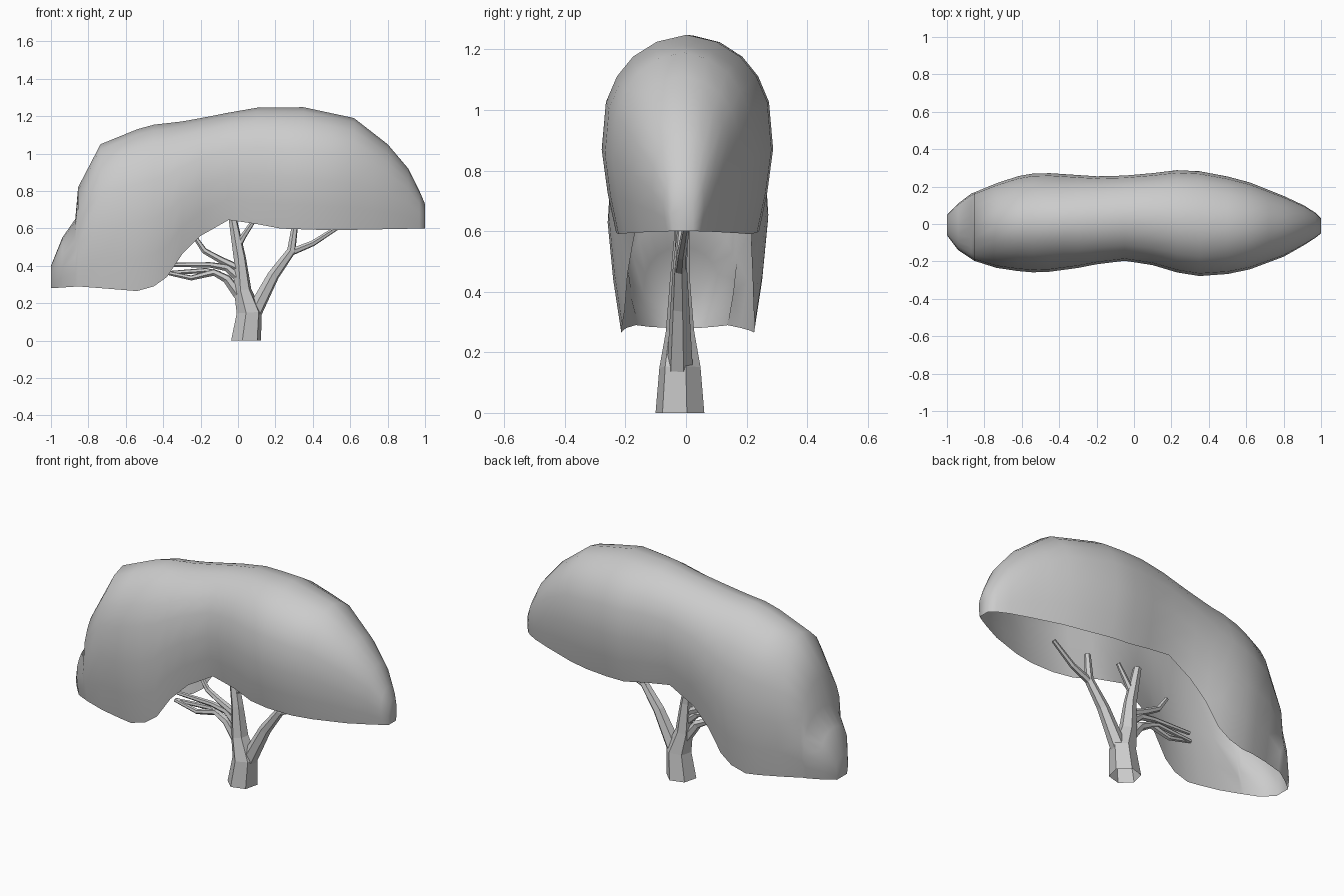
import bpy, bmesh, math
from mathutils import Vector

if "Cube" in bpy.data.objects:
    bpy.data.objects.remove(bpy.data.objects["Cube"])


def finish(name, bm, smooth):
    bmesh.ops.recalc_face_normals(bm, faces=bm.faces)
    me = bpy.data.meshes.new(name)
    bm.to_mesh(me)
    bm.free()
    for p in me.polygons:
        p.use_smooth = smooth
    ob = bpy.data.objects.new(name, me)
    bpy.context.collection.objects.link(ob)
    return ob


def interp(table, x):
    for (x0, a), (x1, b) in zip(table, table[1:]):
        if x <= x1:
            return a + (b - a) * (x - x0) / (x1 - x0)
    return table[-1][1]


# canopy outlines along x: crown, rim, front edge, back edge
TOP = [(-1, .4), (-.94, .55), (-.87, .65), (-.855, .82), (-.735, 1.05), (-.49, 1.15), (-.27, 1.175),
       (-.1, 1.21), (.1, 1.245), (.35, 1.248), (.62, 1.19), (.8, 1.05), (.91, .92), (.97, .8), (1, .73)]
RIM = [(-1, .28), (-.85, .29), (-.54, .265), (-.45, .29), (-.38, .34), (-.3, .46), (-.2, .56),
       (-.05, .645), (.05, .635), (.2, .6), (.5, .59), (1, .6)]
FRONT = [(-1, -.06), (-.94, -.14), (-.85, -.2), (-.7, -.245), (-.5, -.262), (-.3, -.235), (-.08, -.192),
         (.1, -.22), (.25, -.265), (.4, -.285), (.6, -.25), (.8, -.175), (.95, -.09), (1, -.05)]
BACK = [(-1, .05), (-.9, .15), (-.73, .22), (-.6, .262), (-.5, .275), (-.2, .255), (0, .26),
        (.25, .29), (.4, .278), (.6, .23), (.8, .15), (.95, .08), (1, .03)]
ARCH = [(.83, 0), (.93, .2), (1, .42), (.95, .66), (.82, .79), (.63, .89), (.35, .965)]
STATIONS = [-1, -.94, -.87, -.855, -.735, -.62, -.54, -.45, -.38, -.3, -.2, -.05, .1, .23, .35,
            .5, .62, .72, .8, .91, .97, 1]

# canopy: open-bottomed shell lofted through arches
bm = bmesh.new()
rows = []
for x in STATIONS:
    top, rim = interp(TOP, x), interp(RIM, x)
    f, b = interp(FRONT, x), interp(BACK, x)
    mid, w = (f + b) / 2, (b - f) / 2
    arch = [(-u, v) for u, v in ARCH] + [(0, 1)] + [(u, v) for u, v in reversed(ARCH)]
    rows.append([bm.verts.new((x, mid + u * w, rim + v * (top - rim))) for u, v in arch])
for r, s in zip(rows, rows[1:]):
    for i in range(len(r) - 1):
        bm.faces.new((r[i], s[i], s[i + 1], r[i + 1]))
bm.faces.new(rows[0])
bm.faces.new(rows[-1])
finish("canopy", bm, True)


def limb(name, path, sides=6, cap=True):
    """Faceted tapering tube through (x, y, z, radius) points."""
    bm = bmesh.new()
    pts = [Vector(p[:3]) for p in path]
    rings = []
    for i, p in enumerate(pts):
        t = (pts[min(i + 1, len(pts) - 1)] - pts[max(i - 1, 0)]).normalized()
        if i == 0 and p.z == 0:
            t = Vector((0, 0, 1))
        side = Vector((0, 1, 0)).cross(t).normalized()
        other = t.cross(side)
        rings.append([bm.verts.new(p + path[i][3] * (side * math.cos(a) + other * math.sin(a)))
                      for a in (math.tau * k / sides + .28 for k in range(sides))])
    for r, s in zip(rings, rings[1:]):
        for i in range(sides):
            j = (i + 1) % sides
            bm.faces.new((r[i], r[j], s[j], s[i]))
    if cap:
        bm.faces.new(rings[-1])
    finish(name, bm, False)


# trunk running into the upright limb
limb("trunk", [(.043, -.02, 0, .083), (.06, -.02, .15, .07), (.025, -.02, .27, .048),
               (.01, -.02, .44, .034), (-.03, -.01, .66, .022)])
# right-hand limb and its fork
limb("right_limb", [(.075, -.02, .13, .045), (.19, -.02, .35, .032), (.285, -.02, .48, .024),
                    (.305, -.01, .62, .017)])
limb("right_fork", [(.265, -.02, .465, .02), (.4, -.015, .52, .016), (.54, 0, .61, .012)])
# twigs on the left and middle
limb("left_limb", [(.015, -.02, .23, .03), (-.06, -.02, .33, .024), (-.13, -.02, .365, .019),
                   (-.25, -.02, .335, .014), (-.39, -.02, .365, .011)])
limb("left_twig", [(-.1, -.02, .355, .018), (-.17, -.01, .375, .014), (-.39, -.01, .36, .011)])
limb("middle_limb", [(.01, -.02, .33, .026), (-.06, -.02, .39, .02), (-.15, -.02, .405, .015),
                     (-.38, -.01, .405, .011)])
limb("upper_twig", [(.005, -.02, .385, .022), (-.09, -.02, .43, .019), (-.18, -.02, .48, .016),
                    (-.235, -.02, .56, .012)])
limb("crown_twig", [(-.005, -.02, .5, .02), (.03, -.02, .56, .016), (.09, -.02, .65, .012)])
